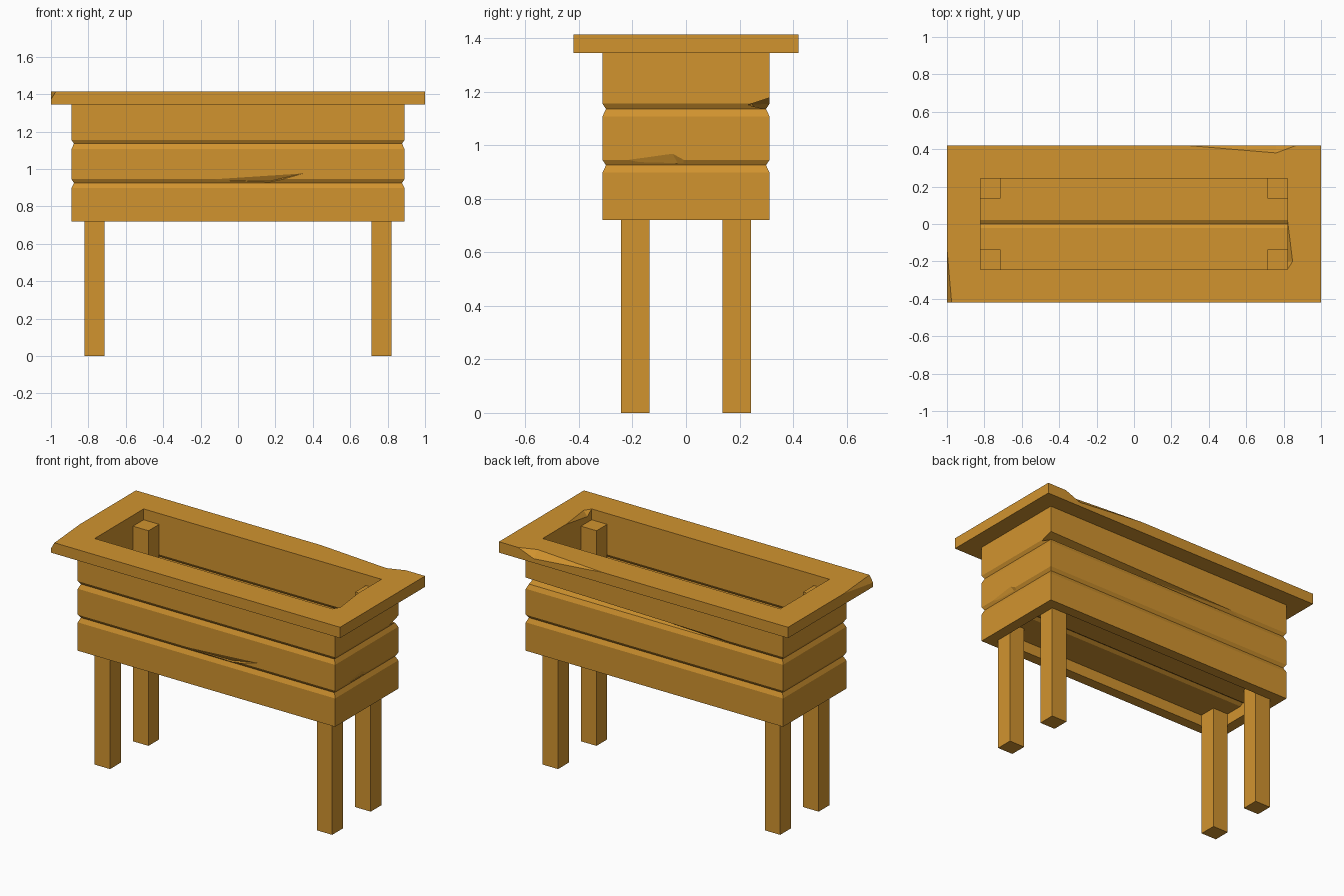
import bpy
import bmesh
from mathutils import Vector

cube = bpy.data.objects.get("Cube")
if cube:
    bpy.data.objects.remove(cube, do_unlink=True)

wood = bpy.data.materials.new("warm wood")
wood.use_nodes = True
wood.diffuse_color = (0.64, 0.295, 0.028, 1)
wood.node_tree.nodes["Principled BSDF"].inputs["Base Color"].default_value = wood.diffuse_color


def finish(name, bm):
    bmesh.ops.recalc_face_normals(bm, faces=bm.faces)
    mesh = bpy.data.meshes.new(name)
    bm.to_mesh(mesh)
    bm.free()
    mesh.materials.append(wood)
    obj = bpy.data.objects.new(name, mesh)
    bpy.context.collection.objects.link(obj)
    return obj


def bridge(bm, loops, closed):
    """Join equal vertex loops with quads."""
    count = len(loops[0])
    for i in range(len(loops) if closed else len(loops) - 1):
        a, b = loops[i], loops[(i + 1) % len(loops)]
        for j in range(count):
            k = (j + 1) % count
            bm.faces.new((a[j], a[k], b[k], b[j]))


def frame(name, half_x, half_y, profile):
    """Sweep an (inset, height) profile around a rectangle."""
    bm = bmesh.new()
    loops = [[bm.verts.new((sx * (half_x - i), sy * (half_y - i), z)) for i, z in profile]
             for sx, sy in ((1, 1), (-1, 1), (-1, -1), (1, -1))]
    bridge(bm, loops, True)
    return finish(name, bm)


def box(name, low, high):
    bm = bmesh.new()
    bmesh.ops.create_cube(bm, size=1)
    low, high = Vector(low), Vector(high)
    for v in bm.verts:
        v.co = (low + high) / 2 + v.co * (high - low)
    return finish(name, bm)


def chip(target, points):
    """Cut the hull of a few points out of the target."""
    bm = bmesh.new()
    for p in points:
        bm.verts.new(p)
    bmesh.ops.convex_hull(bm, input=bm.verts)
    cutter = finish("chip_cutter", bm)
    cutter.hide_render = True
    mod = target.modifiers.new("chip", "BOOLEAN")
    mod.operation = "DIFFERENCE"
    mod.solver = "EXACT"
    mod.object = cutter
    bpy.context.view_layer.update()
    graph = bpy.context.evaluated_depsgraph_get()
    mesh = bpy.data.meshes.new_from_object(target.evaluated_get(graph))
    target.modifiers.clear()
    target.data = mesh
    bpy.data.objects.remove(cutter, do_unlink=True)


# Plank walls with V grooves outside and inside
bottom, top, wall = 0.72, 1.345, 0.067
outer = [(0, bottom)]
for z in (0.925, 1.135):
    outer += [(0, z - 0.028), (0.013, z), (0, z + 0.02)]
outer.append((0, top))
inner = [(wall - i, z) for i, z in reversed(outer)]
walls = frame("plank_walls", 0.89, 0.312, outer + inner)

# Worn spots along the grooves
chip(walls, [(-0.2, -0.312, 0.94), (0.35, -0.312, 0.976), (0.17, -0.312, 0.925),
             (0.17, -0.295, 0.935), (0.17, -0.33, 0.95)])
chip(walls, [(0.89, -0.25, 0.94), (0.89, -0.05, 0.968), (0.89, 0.01, 0.935),
             (0.874, -0.03, 0.93), (0.91, -0.05, 0.945)])
chip(walls, [(0.9, 0.23, 1.15), (0.9, 0.32, 1.18), (0.87, 0.295, 1.135),
             (-0.6, 0.32, 1.155), (-0.55, 0.297, 1.135), (0.9, 0.32, 1.135)])

# Overhanging top rim with chipped edges
rim_top = 1.413
rim = frame("top_rim", 1.0, 0.42, [(0, top), (0, rim_top), (0.178, rim_top), (0.178, top)])
chip(rim, [(0.27, 0.421, rim_top), (0.76, 0.38, rim_top), (0.87, 0.421, rim_top),
           (0.76, 0.421, 1.37), (0.7, 0.43, 1.424)])
chip(rim, [(-1.001, -0.12, rim_top), (-0.975, -0.421, rim_top), (-1.001, -0.421, 1.37),
           (-1.02, -0.43, 1.43)])
chip(rim, [(0.821, 0.02, rim_top), (0.848, -0.2, rim_top), (0.821, -0.242, rim_top),
           (0.821, -0.2, 1.38), (0.81, -0.15, 1.424)])

# Two-plank floor with a groove down the middle
half, low, high, dip = 0.245, 0.79, 0.86, 0.014
section = [(-half, low), (-0.022, low), (0, low + dip), (0.022, low), (half, low),
           (half, high), (0.022, high), (0, high - dip), (-0.022, high), (-half, high)]
bm = bmesh.new()
ends = [[bm.verts.new((x, y, z)) for y, z in section] for x in (-0.822, 0.822)]
bridge(bm, ends, False)
for end in ends:
    bm.faces.new(end)
finish("floor_planks", bm)

# Corner posts running up inside the walls
for side, sx in (("left", 1), ("right", -1)):
    for place, sy in (("front", -1), ("back", 1)):
        xs = sorted((sx * 0.715, sx * 0.822))
        ys = sorted((sy * 0.137, sy * 0.243))
        box(f"{place}_{side}_leg", (xs[0], ys[0], 0), (xs[1], ys[1], top))
